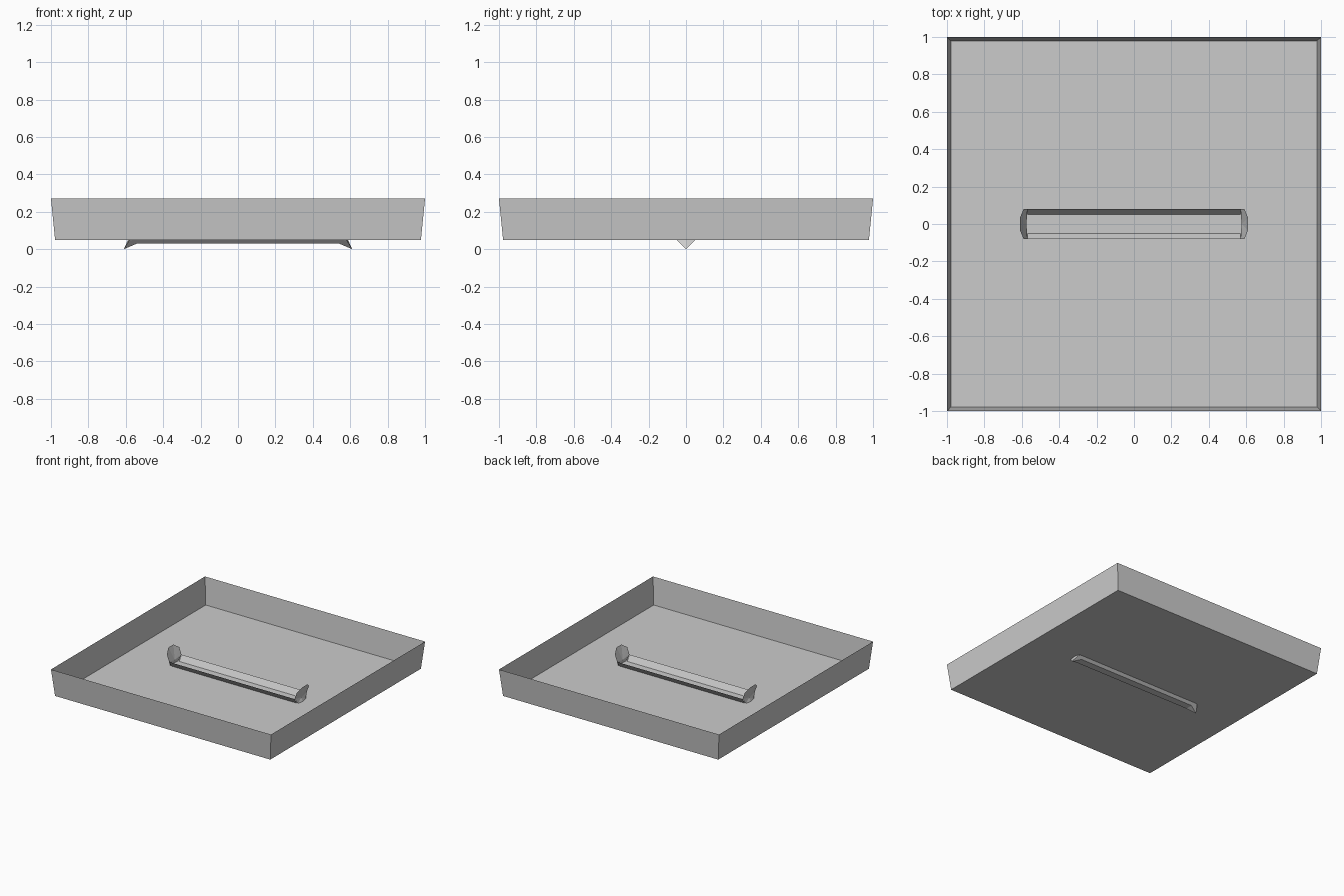
import bpy

cube = bpy.data.objects.get("Cube")
if cube:
    bpy.data.objects.remove(cube)

grey = bpy.data.materials.new("light_grey")
grey.use_nodes = True
colour = (0.6, 0.6, 0.6, 1)
grey.diffuse_color = colour
grey.node_tree.nodes["Principled BSDF"].inputs["Base Color"].default_value = colour


def add_part(name, verts, faces):
    mesh = bpy.data.meshes.new(name)
    mesh.from_pydata(verts, [], faces)
    mesh.materials.append(grey)
    obj = bpy.data.objects.new(name, mesh)
    bpy.context.collection.objects.link(obj)
    return obj


# Shallow open tray: thin flared walls around a flat base
corners = [(-1, -1), (1, -1), (1, 1), (-1, 1)]
base = [(x * 0.978, y * 0.978, 0.05) for x, y in corners]
rim = [(x, y, 0.27) for x, y in corners]
walls = [(i, (i + 1) % 4, (i + 1) % 4 + 4, i + 4) for i in range(4)]
add_part("tray", base + rim, [(3, 2, 1, 0)] + walls)

# Long trough along the middle, its keel dipping just below the base
section = [(-0.08, 0.095), (-0.05, 0.05), (-0.03, 0.03),
           (0.03, 0.03), (0.05, 0.05), (0.08, 0.095)]
n = len(section)
trough = [(x, y, z) for x in (-0.57, 0.57) for y, z in section]
add_part("trough", trough, [(i, i + 1, i + 1 + n, i + n) for i in range(n - 1)])

# Flared end plates with a raised ear and a pointed foot
half = [(0.61, 0.033, 0.185), (0.59, 0.08, 0.15),
        (0.57, 0.08, 0.095), (0.58, 0.05, 0.05)]
outline = half + [(0.61, 0, 0)] + [(x, -y, z) for x, y, z in reversed(half)]
m = len(outline)
for side, name in ((1, "left_end_plate"), (-1, "right_end_plate")):
    verts = [(side * x, y, z) for x, y, z in outline + [(0.575, 0, 0.08)]]
    keel = [(side * 0.54, y, 0.03) for y in (0.03, -0.03)]
    fan = [(i, (i + 1) % m, m) for i in range(m)]
    foot = [(3, 4, m + 1), (4, 5, m + 2), (4, m + 1, m + 2)]
    add_part(name, verts + keel, fan + foot)
